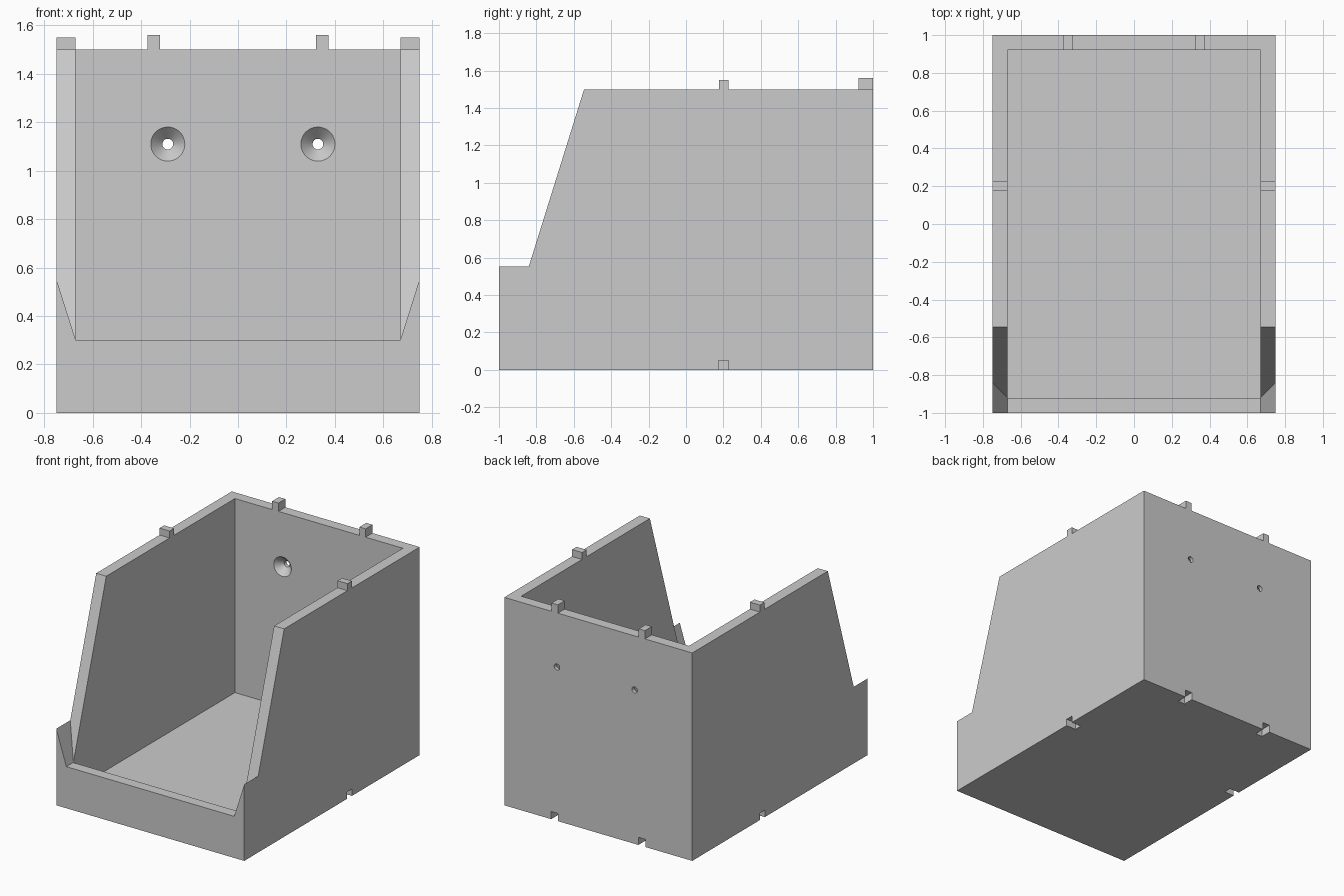
import bpy, bmesh, math
from mathutils import Matrix

if "Cube" in bpy.data.objects:
    bpy.data.objects.remove(bpy.data.objects["Cube"], do_unlink=True)

grey = bpy.data.materials.new("light_grey")
grey.use_nodes = True
grey.diffuse_color = (0.6, 0.6, 0.6, 1)
grey.node_tree.nodes["Principled BSDF"].inputs["Base Color"].default_value = (0.6, 0.6, 0.6, 1)

HALF_W, IN_W, IN_D = 0.75, 0.67, 0.922
HEIGHT, FLOOR, LIP, TAB = 1.5, 0.1, 0.3, 0.055


def finish(name, bm):
    bmesh.ops.recalc_face_normals(bm, faces=bm.faces)
    mesh = bpy.data.meshes.new(name)
    bm.to_mesh(mesh)
    bm.free()
    obj = bpy.data.objects.new(name, mesh)
    mesh.materials.append(grey)
    bpy.context.collection.objects.link(obj)
    return obj


def box(name, x0, x1, y0, y1, z0, z1):
    bm = bmesh.new()
    size = Matrix.Diagonal((x1 - x0, y1 - y0, z1 - z0, 1))
    move = Matrix.Translation(((x0 + x1) / 2, (y0 + y1) / 2, (z0 + z1) / 2))
    bmesh.ops.create_cube(bm, size=1, matrix=move @ size)
    return finish(name, bm)


def cone(name, x, z, r_front, r_back, y0, y1):
    bm = bmesh.new()
    move = Matrix.Translation((x, (y0 + y1) / 2, z)) @ Matrix.Rotation(-math.pi / 2, 4, "X")
    bmesh.ops.create_cone(bm, cap_ends=True, segments=48, radius1=r_front,
                          radius2=r_back, depth=y1 - y0, matrix=move)
    return finish(name, bm)


def cut(target, cutter):
    cutter.hide_render = True
    mod = target.modifiers.new("cut", "BOOLEAN")
    mod.operation, mod.solver, mod.object = "DIFFERENCE", "EXACT", cutter
    bpy.context.view_layer.objects.active = target
    bpy.ops.object.modifier_apply(modifier=mod.name)
    bpy.data.objects.remove(cutter, do_unlink=True)


# Open box body
body = box("bin_body", -HALF_W, HALF_W, -1, 1, 0, HEIGHT)
cut(body, box("cavity_cutter", -IN_W, IN_W, -IN_D, IN_D, FLOOR, 2))

# Front opening: flared trough ending on the sloped side edges
section = [(-IN_W, LIP), (IN_W, LIP), (0.8, 0.71), (0.8, 1.7), (-0.8, 1.7), (-0.8, 0.71)]
bm = bmesh.new()
front = [bm.verts.new((x, -1.2, z)) for x, z in section]
back = [bm.verts.new((x, -0.545 + (z - HEIGHT) * 0.312, z)) for x, z in section]
bm.faces.new(front)
bm.faces.new(back)
for i in range(len(section)):
    j = (i + 1) % len(section)
    bm.faces.new((front[i], front[j], back[j], back[i]))
cut(body, finish("opening_cutter", bm))

# Countersunk screw holes in the back wall
for x in (-0.29, 0.33):
    cut(body, cone("hole_cutter", x, 1.11, 0.022, 0.022, 0.8, 1.1))
    cut(body, cone("countersink_cutter", x, 1.11, 0.08, 0.022, IN_D - 0.01, IN_D + 0.05))

# Stacking tabs on the rim, with matching notches under the base
for side, s in (("right", -1), ("left", 1)):
    x0, x1 = sorted((s * IN_W, s * HALF_W))
    box(side + "_wall_tab", x0, x1, 0.177, 0.228, HEIGHT, HEIGHT + 0.05)
    n0, n1 = sorted((s * IN_W, s * 0.8))
    cut(body, box("notch_cutter", n0, n1, 0.173, 0.228, -0.1, 0.05))

    c = s * 0.348
    box(side + "_back_tab", c - 0.025, c + 0.025, IN_D, 1, HEIGHT, HEIGHT + 0.06)
    cut(body, box("notch_cutter", c - 0.028, c + 0.028, IN_D, 1.1, -0.1, TAB))

# Smooth only the round holes
bpy.ops.object.select_all(action="DESELECT")
body.select_set(True)
bpy.context.view_layer.objects.active = body
bpy.ops.object.shade_smooth_by_angle(angle=math.radians(15))
